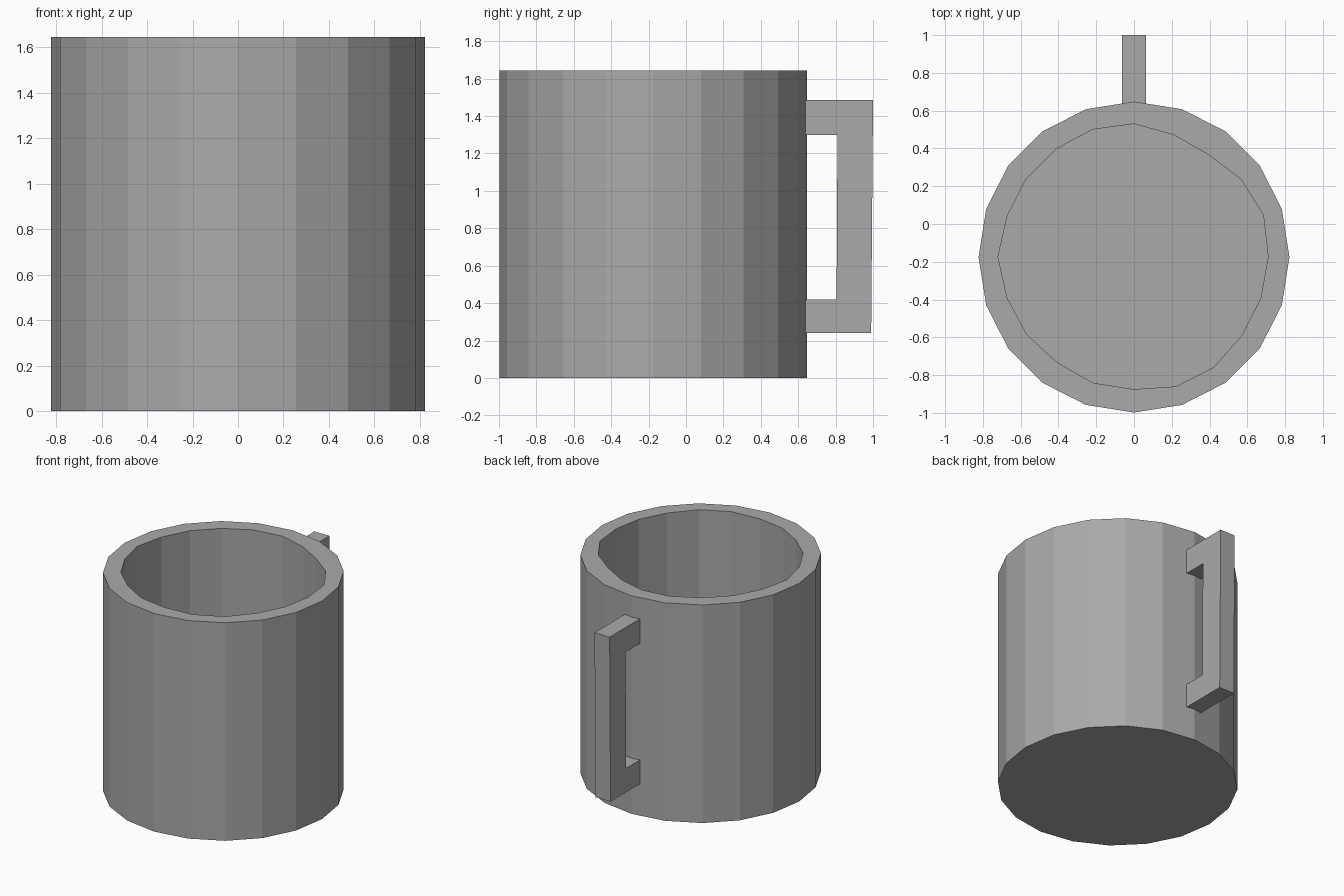
import bpy, bmesh
from math import cos, sin, tau
from mathutils import Vector

cube = bpy.data.objects.get("Cube")
if cube:
    bpy.data.objects.remove(cube, do_unlink=True)

SIDES = 20
CENTRE_Y = -0.175
HEIGHT = 1.645
FLOOR = 0.12

grey = bpy.data.materials.new("warm_free_grey")
grey.name = "mid_grey"
grey.use_nodes = True
grey.diffuse_color = (0.4, 0.4, 0.4, 1)
grey.node_tree.nodes["Principled BSDF"].inputs["Base Color"].default_value = (0.4, 0.4, 0.4, 1)


def finish(name, bm):
    bmesh.ops.recalc_face_normals(bm, faces=bm.faces)
    mesh = bpy.data.meshes.new(name)
    bm.to_mesh(mesh)
    bm.free()
    mesh.materials.append(grey)
    obj = bpy.data.objects.new(name, mesh)
    bpy.context.collection.objects.link(obj)
    return obj


def ring(bm, radii, z):
    return [bm.verts.new((r * cos(tau * i / SIDES), CENTRE_Y + r * sin(tau * i / SIDES), z))
            for i, r in enumerate(radii)]


def bridge(bm, a, b):
    for i in range(SIDES):
        j = (i + 1) % SIDES
        bm.faces.new((a[i], a[j], b[j], b[i]))


# Mug body: faceted outer wall, rim, slightly uneven inner wall and floor
outer = [0.823] * SIDES
inner = [0.71, 0.72, 0.70, 0.67, 0.68, 0.705, 0.71, 0.705, 0.705, 0.705,
         0.72, 0.705, 0.70, 0.69, 0.70, 0.70, 0.72, 0.72, 0.705, 0.705]
bm = bmesh.new()
rings = [ring(bm, outer, 0), ring(bm, outer, HEIGHT),
         ring(bm, inner, HEIGHT), ring(bm, inner, FLOOR)]
for low, high in zip(rings, rings[1:]):
    bridge(bm, low, high)
bm.faces.new(rings[0])
bm.faces.new(rings[-1])
finish("mug_body", bm)

# Handle: squared C profile in the side plane, extruded across its width
profile = [(0.63, 1.485), (1.0, 1.485), (0.99, 0.24), (0.63, 0.24),
           (0.63, 0.42), (0.805, 0.42), (0.81, 1.30), (0.63, 1.30)]
bm = bmesh.new()
side = bm.faces.new([bm.verts.new((-0.063, y, z)) for y, z in profile])
out = bmesh.ops.extrude_face_region(bm, geom=[side])
bmesh.ops.translate(bm, vec=Vector((0.126, 0, 0)),
                    verts=[v for v in out["geom"] if isinstance(v, bmesh.types.BMVert)])
finish("handle", bm)
